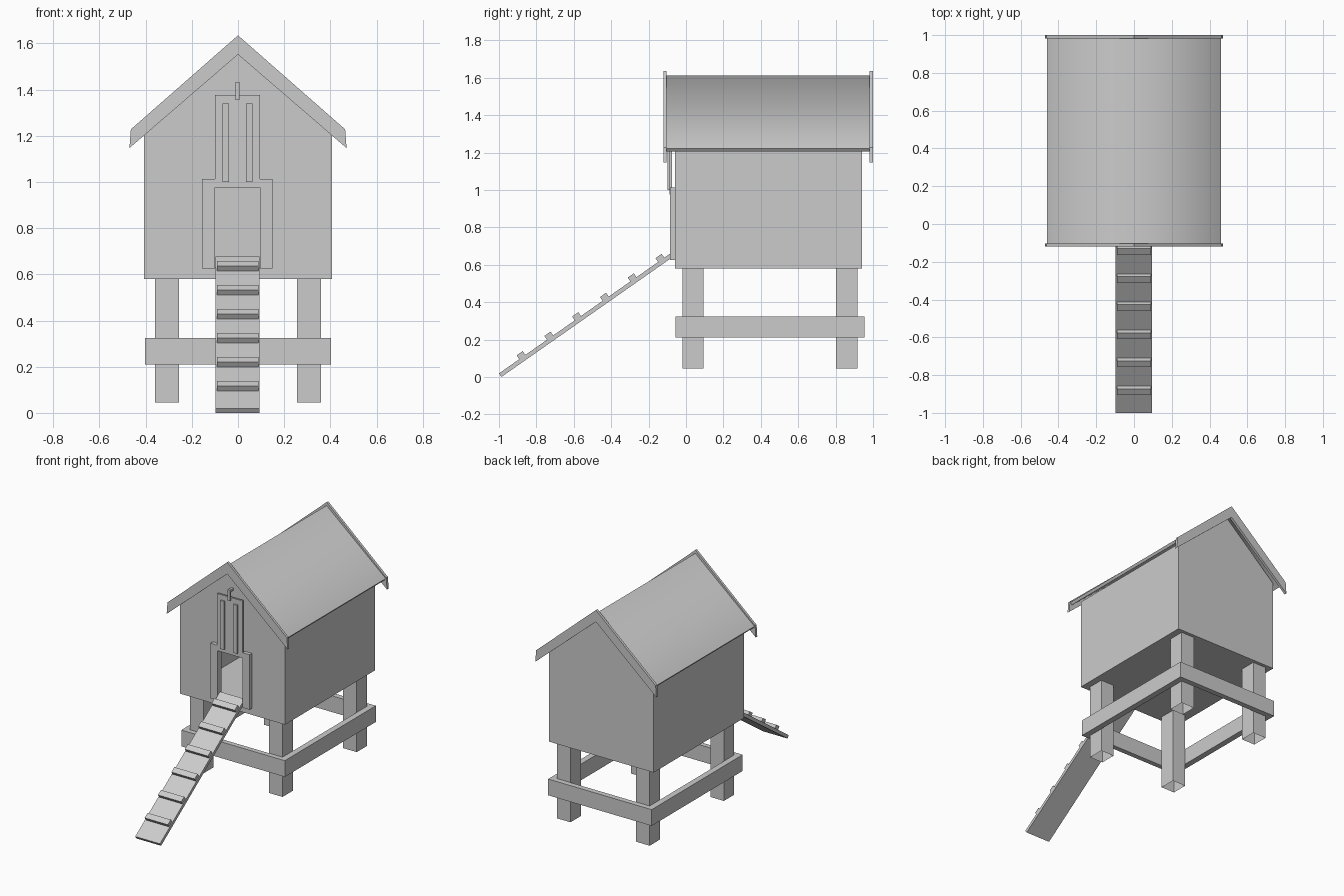
import bpy, bmesh, math
from mathutils import Matrix, Vector

if "Cube" in bpy.data.objects:
    bpy.data.objects.remove(bpy.data.objects["Cube"])


def finish(name, bm):
    bmesh.ops.recalc_face_normals(bm, faces=bm.faces)
    me = bpy.data.meshes.new(name)
    bm.to_mesh(me)
    bm.free()
    ob = bpy.data.objects.new(name, me)
    bpy.context.collection.objects.link(ob)
    return ob


def box(name, x, y, z, open_ends=False):
    """Box from (min, max) pairs; open_ends drops the top and bottom caps."""
    bm = bmesh.new()
    size = [b - a for a, b in (x, y, z)]
    mid = [(a + b) / 2 for a, b in (x, y, z)]
    bmesh.ops.create_cube(bm, size=1, matrix=Matrix.Translation(mid) @ Matrix.Diagonal((*size, 1)))
    bm.normal_update()
    if open_ends:
        caps = [f for f in bm.faces if abs(f.normal.z) > 0.5]
        bmesh.ops.delete(bm, geom=caps, context='FACES')
    return finish(name, bm)


def extrude_y(name, profile, y0, y1):
    """Extrude an x-z profile from y0 to y1."""
    bm = bmesh.new()
    face = bm.faces.new([bm.verts.new((x, y0, z)) for x, z in profile])
    out = bmesh.ops.extrude_face_region(bm, geom=[face], use_keep_orig=True)
    new = [v for v in out['geom'] if isinstance(v, bmesh.types.BMVert)]
    bmesh.ops.translate(bm, verts=new, vec=(0, y1 - y0, 0))
    return finish(name, bm)


def gable(right_side_top, right_side_bottom):
    """Inverted V: outer points (centre to eave) and inner points, mirrored over x = 0."""
    outer, inner = right_side_top, right_side_bottom
    left_outer = [(-x, z) for x, z in reversed(outer) if x > 0]
    left_inner = [(-x, z) for x, z in inner if x > 0]
    return left_outer + outer + list(reversed(inner)) + left_inner


# house body: hollow gabled shell with a doorway
body = extrude_y("house_body", [(-0.407, 0.58), (0.407, 0.58), (0.407, 1.225),
                                (0, 1.582), (-0.407, 1.225)], -0.06, 0.94)
sol = body.modifiers.new("walls", 'SOLIDIFY')
sol.thickness = 0.02
sol.offset = -1
sol.use_even_offset = True
cutter = box("doorway_cutter", (-0.1, 0.096), (-0.2, 0.1), (0.63, 1.0))
cutter.hide_render = True
cut = body.modifiers.new("doorway", 'BOOLEAN')
cut.operation = 'DIFFERENCE'
cut.object = cutter
bpy.context.view_layer.objects.active = body
for m in ("walls", "doorway"):
    bpy.ops.object.modifier_apply(modifier=m)
bpy.data.objects.remove(cutter)

# roof, softly shaded over the ridge
roof = extrude_y("roof", gable([(0, 1.612), (0.46, 1.222)], [(0, 1.586), (0.448, 1.206)]), -0.105, 0.985)
bpy.ops.object.select_all(action='DESELECT')
roof.select_set(True)
bpy.context.view_layer.objects.active = roof
bpy.ops.object.shade_smooth_by_angle(angle=math.radians(84))

# bargeboards on both gable ends
board = gable([(0, 1.635), (0.464, 1.228)], [(0, 1.552), (0.47, 1.147)])
extrude_y("front_bargeboard", board, -0.12, -0.103)
extrude_y("back_bargeboard", board, 0.982, 1.0)

# legs and the rails around them
for side, s in (("left", -1), ("right", 1)):
    xs = sorted((s * 0.255, s * 0.36))
    box(f"front_{side}_leg", xs, (-0.02, 0.094), (0.045, 0.585), True)
    box(f"back_{side}_leg", xs, (0.803, 0.917), (0.045, 0.585), True)
    box(f"{side}_rail", sorted((s * 0.36, s * 0.402)), (-0.02, 0.917), (0.21, 0.324))
box("front_rail", (-0.402, 0.402), (-0.055, -0.02), (0.21, 0.324))
box("back_rail", (-0.402, 0.402), (0.917, 0.955), (0.21, 0.324))

# door guides, sliding door, its battens and the pull
box("left_door_guide", (-0.155, -0.1), (-0.086, -0.06), (0.626, 1.012))
box("right_door_guide", (0.096, 0.15), (-0.086, -0.06), (0.626, 1.012))
box("sliding_door", (-0.1, 0.096), (-0.088, -0.075), (0.975, 1.376))
box("left_door_batten", (-0.068, -0.04), (-0.1, -0.088), (1.0, 1.34))
box("right_door_batten", (0.034, 0.063), (-0.1, -0.088), (1.0, 1.34))
box("door_pull", (-0.01, 0.007), (-0.1, -0.088), (1.355, 1.432))
box("door_pull_peg", (-0.01, 0.007), (-0.088, -0.06), (1.415, 1.432))

# ramp with cleats, tilted up to the doorway
angle = math.atan2(0.70, 1.0)
tilt = Matrix.Translation(Vector((0, -1.0, 0.019))) @ Matrix.Rotation(angle, 4, 'X')
length = 0.94 / math.cos(angle)
box("ramp", (-0.098, 0.094), (0, length), (-0.023, 0)).data.transform(tilt)
for i in range(6):
    c = (0.125 + i * 0.1485) / math.cos(angle)
    box(f"ramp_cleat_{i + 1}", (-0.091, 0.089), (c - 0.02, c + 0.02), (-0.001, 0.025)).data.transform(tilt)
